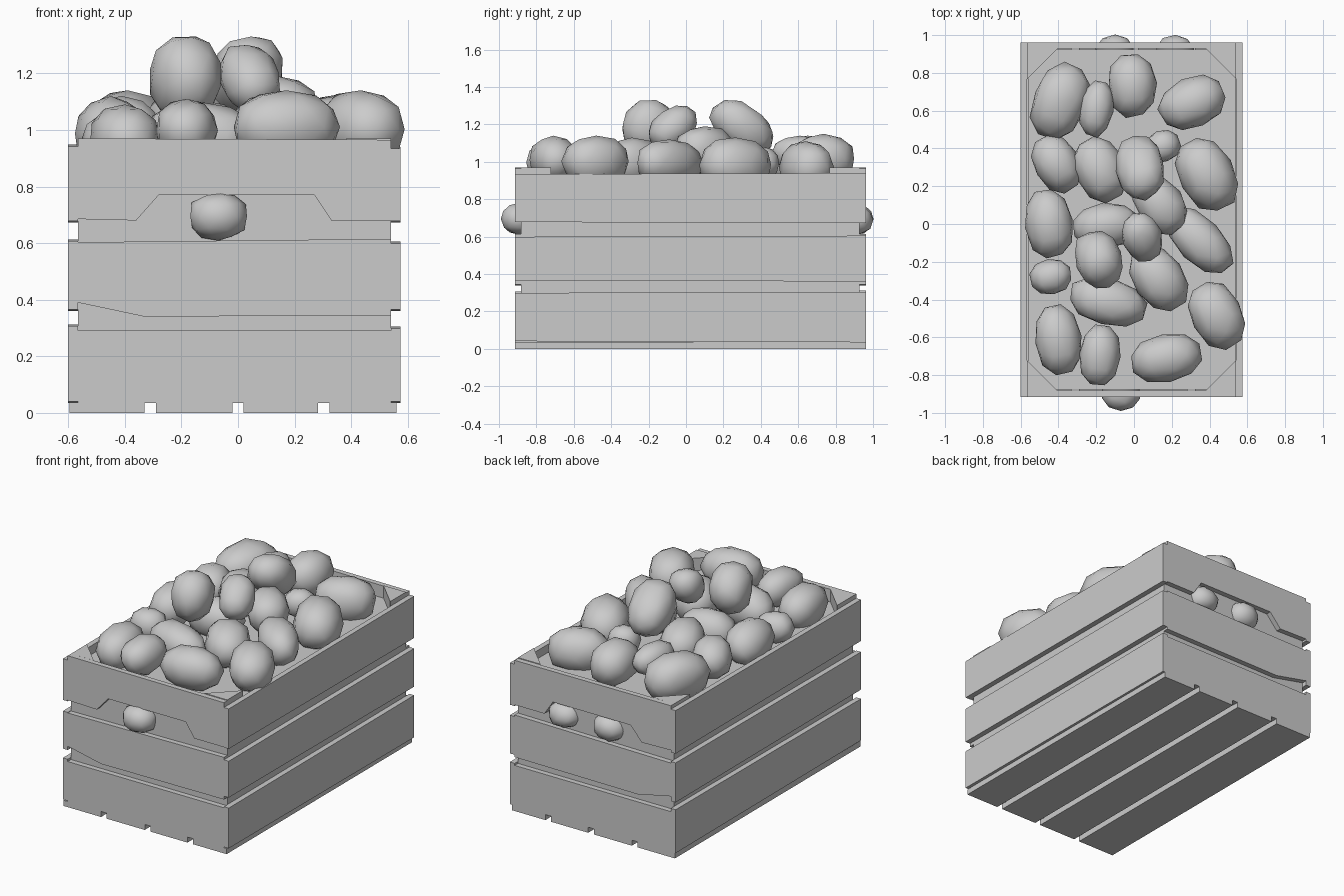
import bpy, bmesh, math, random
from mathutils import Vector, Matrix, noise

cube = bpy.data.objects.get("Cube")
if cube:
    bpy.data.objects.remove(cube, do_unlink=True)

grey = bpy.data.materials.new("plain_grey")
grey.use_nodes = True
grey.diffuse_color = (0.6, 0.6, 0.6, 1)
grey.node_tree.nodes["Principled BSDF"].inputs["Base Color"].default_value = (0.6, 0.6, 0.6, 1)

# Crate extents
LEFT, RIGHT, FRONT, BACK = -0.60, 0.575, -0.915, 0.962
T = 0.034
IN_L, IN_R, IN_F, IN_B = LEFT + T, RIGHT - T, FRONT + T, BACK - T


def finish(name, bm):
    bmesh.ops.recalc_face_normals(bm, faces=bm.faces)
    mesh = bpy.data.meshes.new(name)
    bm.to_mesh(mesh)
    bm.free()
    mesh.materials.append(grey)
    obj = bpy.data.objects.new(name, mesh)
    bpy.context.collection.objects.link(obj)
    return obj


def prism(name, points, axis, lo, hi):
    """Extrude a 2D outline along x, y or z."""
    place = {"x": lambda a, b: (lo, a, b),
             "y": lambda a, b: (a, lo, b),
             "z": lambda a, b: (a, b, lo)}[axis]
    bm = bmesh.new()
    face = bm.faces.new([bm.verts.new(place(*p)) for p in points])
    moved = bmesh.ops.extrude_face_region(bm, geom=[face])["geom"]
    step = Vector([hi - lo if axis == k else 0 for k in "xyz"])
    bmesh.ops.translate(bm, vec=step, verts=[v for v in moved if isinstance(v, bmesh.types.BMVert)])
    return finish(name, bm)


def rect(a, b, c, d):
    return [(a, c), (b, c), (b, d), (a, d)]


# Long side planks, three per side, slightly uneven
rows = (("lower", 0.035, 0.305), ("middle", 0.36, 0.605), ("upper", 0.672, 0.94))
for side, x0, x1, lift in (("right", LEFT, IN_L, 0.008), ("left", IN_R, RIGHT, 0)):
    for row, z0, z1 in rows:
        pts = [(FRONT, z0 + 0.006), (BACK, z0), (BACK, z1 + lift), (FRONT, z1 + lift - 0.006)]
        prism(f"{side}_{row}_plank", pts, "x", x0, x1)

# End planks with a hand hole under the upper one
hole = [(0.33, 0.68), (0.27, 0.77), (-0.28, 0.77), (-0.36, 0.68)]
upper = [(IN_L, 0.685), (IN_L, 0.97), (IN_R, 0.965), (IN_R, 0.68)] + hole
middle = [(IN_L, 0.39), (-0.33, 0.34), (IN_R, 0.345), (IN_R, 0.615), (IN_L, 0.603)]
for end, y0, y1 in (("front", FRONT, IN_F), ("back", IN_B, BACK)):
    prism(f"{end}_lower_plank", rect(IN_L, IN_R, 0.035, 0.292), "y", y0, y1)
    prism(f"{end}_middle_plank", middle, "y", y0, y1)
    prism(f"{end}_upper_plank", upper, "y", y0, y1)

# Floor slats
edges = (LEFT + 0.005, -0.31, 0.0, 0.303, RIGHT - 0.015)
for i in range(4):
    a = edges[i] + (0.02 if i else 0)
    b = edges[i + 1] - (0.02 if i < 3 else 0)
    prism(f"floor_slat_{i + 1}", rect(a, b, FRONT, BACK), "z", 0, 0.036)

# Triangular corner posts
for side, x, sx in (("right", IN_L, 1), ("left", IN_R, -1)):
    for end, y, sy in (("front", IN_F, 1), ("back", IN_B, -1)):
        tri = [(x, y), (x + sx * 0.16, y), (x, y + sy * 0.16)]
        prism(f"{end}_{side}_post", tri, "z", 0.036, 0.97)

# Packed core that the top layer rests on
g = 0.004
prism("packed_core", rect(IN_L + g, IN_R - g, IN_F + g, IN_B - g), "z", 0.036, 0.89)


def potato(name, x, y, top, a, b, turn, tilt=0, c=None):
    """Lumpy ellipsoid: half length a, half width b, turned in degrees."""
    seed = Vector([random.uniform(-9, 9) for _ in range(3)])
    c = c or b * 1.02
    bm = bmesh.new()
    bmesh.ops.create_icosphere(bm, subdivisions=2, radius=1)
    rot = Matrix.Rotation(math.radians(turn), 3, "Z") @ Matrix.Rotation(math.radians(tilt), 3, "Y")
    for v in bm.verts:
        d = v.co.copy()
        lump = 1 + 0.09 * noise.noise(d * 1.3 + seed)
        full = Vector([math.copysign(abs(k) ** 0.9, k) for k in d])
        v.co = rot @ Vector((full.x * a, full.y * b, full.z * c)) * lump
    high = max(v.co.z for v in bm.verts)
    bmesh.ops.translate(bm, vec=(x, y, top - high), verts=bm.verts)
    for f in bm.faces:
        f.smooth = True
    finish(name, bm)


random.seed(4)
# Top layer: x, y, top height, half length, half width, turn
front_group = [
    (0.17, -0.71, 1.14, 0.19, 0.125, 10), (0.435, -0.48, 1.14, 0.19, 0.135, -60),
    (-0.40, -0.61, 1.09, 0.19, 0.125, 100), (-0.18, -0.695, 1.11, 0.165, 0.11, 85),
    (-0.14, -0.41, 1.10, 0.21, 0.125, -15), (0.13, -0.29, 1.13, 0.185, 0.135, -55),
    (0.35, -0.09, 1.12, 0.22, 0.12, -45), (-0.44, -0.28, 1.06, 0.11, 0.095, 10),
]
rear_group = [
    (-0.45, 0.0, 1.12, 0.185, 0.125, 100), (-0.15, -0.01, 1.11, 0.18, 0.12, 5),
    (-0.41, 0.32, 1.12, 0.16, 0.12, 120), (-0.18, 0.29, 1.15, 0.18, 0.135, 115),
    (0.14, 0.10, 1.19, 0.175, 0.125, -55), (0.15, 0.41, 1.08, 0.095, 0.085, 20),
    (0.385, 0.265, 1.13, 0.21, 0.145, -60), (0.31, 0.64, 1.11, 0.185, 0.135, 25),
    (-0.01, 0.735, 1.15, 0.17, 0.13, 95), (-0.20, 0.61, 1.14, 0.15, 0.09, 80),
    (-0.39, 0.65, 1.14, 0.21, 0.145, 70),
]
for i, p in enumerate(front_group + rear_group):
    potato(f"potato_{i + 1}", *p)

# Potatoes heaped on top
potato("heap_potato_front", -0.185, -0.19, 1.33, 0.155, 0.125, 110, 35, 0.15)
potato("heap_potato_middle", 0.04, -0.07, 1.30, 0.145, 0.105, 110, -35, 0.10)
potato("heap_potato_rear", 0.03, 0.30, 1.33, 0.19, 0.13, 100, 35, 0.12)

# Potatoes bulging through the hand holes
potato("front_hole_potato", -0.07, -0.89, 0.78, 0.105, 0.10, 0, 0, 0.085)
potato("back_hole_potato_right", -0.10, 0.90, 0.78, 0.105, 0.10, 0, 0, 0.085)
potato("back_hole_potato_left", 0.22, 0.90, 0.77, 0.105, 0.10, 0, 0, 0.08)
